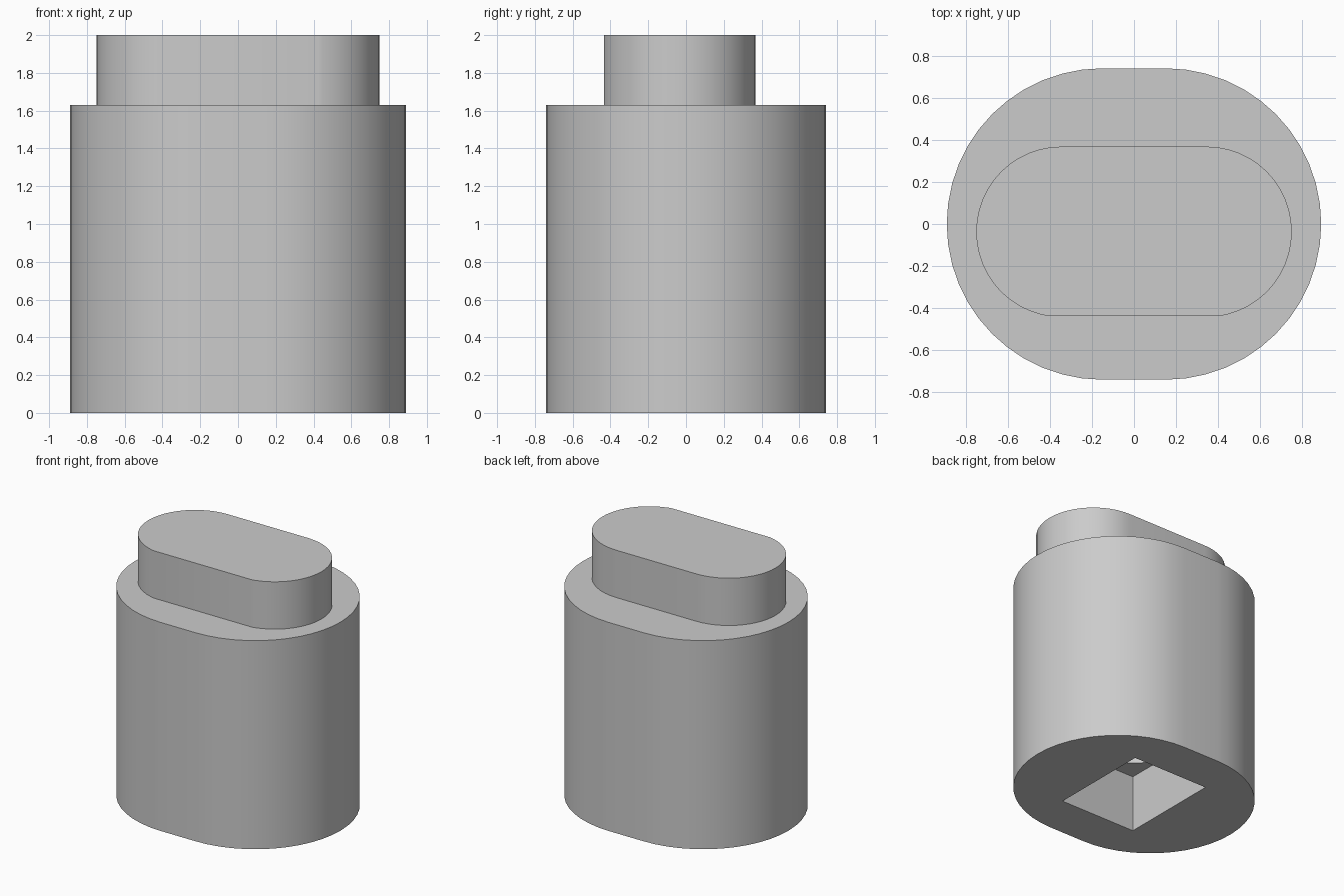
import bpy, bmesh, math

if "Cube" in bpy.data.objects:
    bpy.data.objects.remove(bpy.data.objects["Cube"])

grey = bpy.data.materials.new("plain_grey")
grey.diffuse_color = (0.6, 0.6, 0.6, 1)
grey.use_nodes = True
grey.node_tree.nodes["Principled BSDF"].inputs["Base Color"].default_value = grey.diffuse_color


def slot_outline(half, radius, cy=0.0, front=None, steps=24):
    """Round-ended outline: two half circles joined by straight sides."""
    pts = []
    for side in (1, -1):
        for i in range(steps + 1):
            a = -math.pi / 2 + math.pi * i / steps
            x, y = side * (half + radius * math.cos(a)), cy + side * radius * math.sin(a)
            pts.append((x, y))
    if front is not None:  # trim the front side flat
        w = half + math.sqrt(radius ** 2 - (cy - front) ** 2)
        inside = [p for p in pts if p[1] > front + 0.002]
        # the right arc begins the list and the left arc ends it
        pts = [(w, front)] + inside + [(-w, front)]
    return pts


def prism(name, pts, z0, z1):
    bm = bmesh.new()
    face = bm.faces.new([bm.verts.new((x, y, z0)) for x, y in pts])
    ext = bmesh.ops.extrude_face_region(bm, geom=[face])
    top = [v for v in ext["geom"] if isinstance(v, bmesh.types.BMVert)]
    bmesh.ops.translate(bm, verts=top, vec=(0, 0, z1 - z0))
    bmesh.ops.recalc_face_normals(bm, faces=bm.faces)
    mesh = bpy.data.meshes.new(name)
    bm.to_mesh(mesh)
    bm.free()
    ob = bpy.data.objects.new(name, mesh)
    bpy.context.collection.objects.link(ob)
    mesh.materials.append(grey)
    return ob


def boolean(target, other, operation):
    mod = target.modifiers.new(other.name, "BOOLEAN")
    mod.operation, mod.object, mod.solver = operation, other, "EXACT"
    bpy.context.view_layer.objects.active = target
    bpy.ops.object.modifier_apply(modifier=mod.name)
    bpy.data.objects.remove(other)


# Main body with the narrower raised knob on top
body = prism("body", slot_outline(0.15, 0.74), 0, 1.63)
knob = prism("knob", slot_outline(0.345, 0.405, -0.037, -0.434), 1.5, 2.0)
boolean(body, knob, "UNION")

# Rectangular socket underneath, continuing up as a round bore
socket = prism("socket", [(-0.325, -0.4), (0.325, -0.4), (0.325, 0.4), (-0.325, 0.4)], -0.1, 0.44)
boolean(body, socket, "DIFFERENCE")
circle = [(0.322 * math.cos(i * math.tau / 48), 0.322 * math.sin(i * math.tau / 48)) for i in range(48)]
boolean(body, prism("bore", circle, 0.3, 1.2), "DIFFERENCE")

# Smooth the round walls and keep the rims sharp
bpy.ops.object.select_all(action="DESELECT")
body.select_set(True)
bpy.context.view_layer.objects.active = body
bpy.ops.object.shade_smooth_by_angle(angle=math.radians(30))
